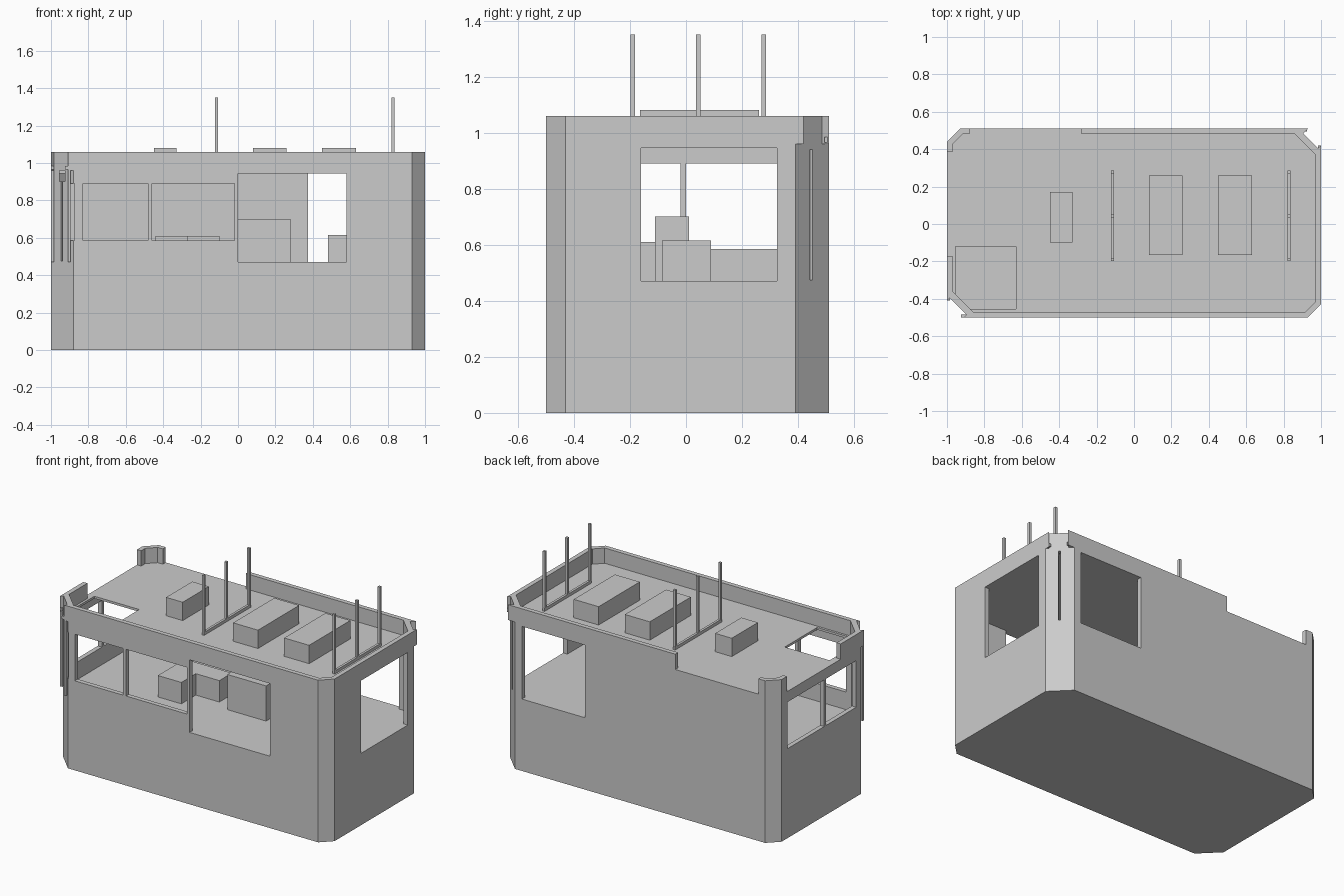
import bpy
import bmesh

cube = bpy.data.objects.get("Cube")
if cube:
    bpy.data.objects.remove(cube, do_unlink=True)

GREY = (0.6, 0.6, 0.6, 1.0)
mat = bpy.data.materials.new("plain grey")
mat.use_nodes = True
mat.diffuse_color = GREY
mat.node_tree.nodes["Principled BSDF"].inputs["Base Color"].default_value = GREY

FLOOR, DECK, TOP, T = 0.47, 0.96, 1.06, 0.03


def prism(name, outline, z0, z1):
    """Extrude a plan outline between two heights."""
    bm = bmesh.new()
    low = bm.faces.new([bm.verts.new((x, y, z0)) for x, y in outline])
    up = bmesh.ops.extrude_face_region(bm, geom=[low])["geom"]
    bmesh.ops.translate(bm, vec=(0, 0, z1 - z0),
                        verts=[g for g in up if isinstance(g, bmesh.types.BMVert)])
    bmesh.ops.recalc_face_normals(bm, faces=bm.faces)
    mesh = bpy.data.meshes.new(name)
    bm.to_mesh(mesh)
    bm.free()
    mesh.materials.append(mat)
    ob = bpy.data.objects.new(name, mesh)
    bpy.context.collection.objects.link(ob)
    return ob


def box(name, x0, x1, y0, y1, z0, z1):
    return prism(name, [(x0, y0), (x1, y0), (x1, y1), (x0, y1)], z0, z1)


def cut(ob, cutter):
    """Subtract a cutter, then discard it."""
    cutter.hide_render = True
    mod = ob.modifiers.new("cut", "BOOLEAN")
    mod.operation, mod.solver, mod.object = "DIFFERENCE", "EXACT", cutter
    bpy.context.view_layer.objects.active = ob
    bpy.ops.object.modifier_apply(modifier=mod.name)
    bpy.data.objects.remove(cutter, do_unlink=True)


def plan(t=0.0):
    """Chamfered body outline, inset by t; two corners are cut wider."""
    x, y0, y1 = 1 - t, -0.5 + t, 0.51 - t
    a, b = 0.12 - 0.6 * t, 0.07 - 0.6 * t
    return [(-x + a, y0), (x - b, y0), (x, y0 + b), (x, y1 - a),
            (x - a, y1), (-x + b, y1), (-x, y1 - b), (-x, y0 + a)]


# Cabin shell with solid base, hollow room and roof slab
cabin = prism("cabin_shell", plan(), 0, DECK)
cut(cabin, prism("room_cutter", plan(T), FLOOR, 0.945))

# Window openings: x range, y range, z range
FRONT, BACK, RIGHT, LEFT = (-0.55, -0.465), (0.475, 0.55), (0.965, 1.05), (-1.05, -0.965)
BIG, SMALL = (FLOOR, 0.945), (0.585, 0.89)
for xs, ys, zs in [
    ((0.0, 0.58), FRONT, BIG), ((-0.46, -0.02), FRONT, SMALL),
    ((-0.83, -0.48), FRONT, SMALL), ((-0.895, -0.875), FRONT, SMALL),
    ((0.375, 0.83), BACK, BIG), (RIGHT, (-0.16, 0.325), BIG),
    (LEFT, (-0.33, -0.02), SMALL), (LEFT, (0.0, 0.38), SMALL),
    ((-0.955, -0.63), (-0.455, -0.12), (0.9, 1.0)),
]:
    cut(cabin, box("opening_cutter", *xs, *ys, *zs))

# Wide corners: vertical slit and raised stub, repeated by half-turn
for side, s in (("front_left", -1), ("back_right", 1)):
    def turn(pts):
        return [(s * x, s * (y - 0.005) + 0.005) for x, y in pts]
    cut(cabin, prism("slit_cutter", turn([(0.89, 0.402), (0.898, 0.394),
                                          (0.998, 0.494), (0.99, 0.502)]), FLOOR + 0.005, 0.94))
    prism(side + "_corner_stub", turn([(1, 0.39), (0.88, 0.51), (0.86, 0.48),
                                       (0.97, 0.37)]), DECK, TOP)
    for part, pts in (("side", [(0.985, 0.39), (1, 0.375), (1, 0.42), (0.985, 0.42)]),
                      ("end", [(0.88, 0.495), (0.925, 0.495), (0.925, 0.51), (0.88, 0.51)])):
        prism(side + "_corner_tab_" + part, turn(pts), 0.965, 0.985)

# Open posts beside the front left corner
box("corner_post_front", -0.91, -0.895, -0.5, -0.485, FLOOR, DECK)
box("corner_post_side", -1, -0.985, -0.41, -0.395, FLOOR, DECK)

# Parapet around the roof
prism("parapet_front_and_side", [
    (-0.91, -0.5), (0.93, -0.5), (1, -0.43), (1, 0.42),
    (0.97, 0.39), (0.97, -0.417), (0.917, -0.47), (-0.88, -0.47)], DECK, TOP)
prism("parapet_back", [(-0.28, 0.51), (0.93, 0.51), (0.9, 0.48), (-0.28, 0.48)], DECK, TOP)
prism("parapet_left", [(-1, -0.17), (-1, -0.41), (-0.97, -0.38), (-0.97, -0.17)], DECK, TOP)
prism("parapet_corner", [
    (-0.88, 0.51), (-0.93, 0.51), (-1, 0.44), (-1, 0.385),
    (-0.97, 0.385), (-0.97, 0.427), (-0.917, 0.48), (-0.88, 0.48)], DECK, TOP)

# Roof units
box("roof_unit_small", -0.45, -0.33, -0.1, 0.17, DECK, 1.08)
for i, x in enumerate((0.08, 0.45)):
    box(f"roof_unit_large_{i}", x, x + 0.18, -0.165, 0.26, DECK, 1.08)

# Mast racks: a base rail with three posts
for i, x in enumerate((-0.115, 0.83)):
    box(f"mast_rail_{i}", x - 0.008, x + 0.008, -0.195, 0.287, DECK, 0.98)
    for j, y in enumerate((-0.19, 0.043, 0.277)):
        box(f"mast_{i}_{j}", x - 0.008, x + 0.008, y - 0.008, y + 0.008, DECK, 1.35)

# Furniture inside the room
box("console", 0.0, 0.28, -0.11, 0.01, FLOOR, 0.7)
box("bench", -0.44, -0.27, -0.2, 0.08, FLOOR, 0.61)
box("bench_return", -0.27, -0.1, -0.05, 0.08, FLOOR, 0.61)
box("seat", 0.48, 0.65, -0.085, 0.09, FLOOR, 0.615)
